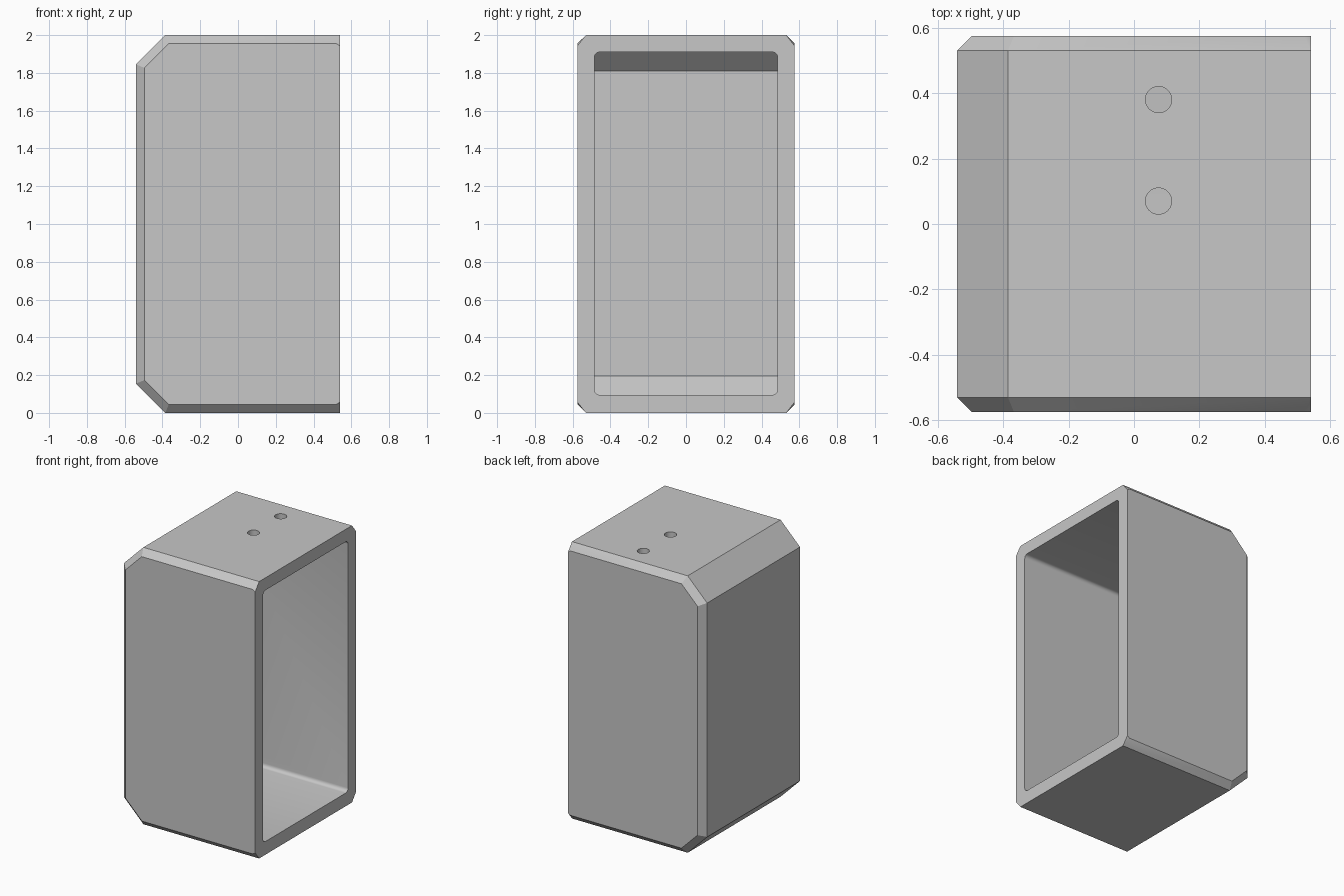
import bpy, bmesh
from mathutils import Vector, Matrix

cube = bpy.data.objects.get("Cube")
if cube:
    bpy.data.objects.remove(cube, do_unlink=True)

X, Y, H = 0.54, 0.575, 2.0      # half depth, half width, height
SLOPE, EDGE, WALL = 0.155, 0.045, 0.09

grey = bpy.data.materials.new("light grey")
grey.use_nodes = True
grey.diffuse_color = (0.57, 0.57, 0.57, 1)
grey.node_tree.nodes["Principled BSDF"].inputs["Base Color"].default_value = (0.57, 0.57, 0.57, 1)


def make_object(name, bm):
    bmesh.ops.recalc_face_normals(bm, faces=bm.faces)
    mesh = bpy.data.meshes.new(name)
    bm.to_mesh(mesh)
    bm.free()
    obj = bpy.data.objects.new(name, mesh)
    bpy.context.collection.objects.link(obj)
    mesh.materials.append(grey)
    return obj


def slice_off(bm, point, normal):
    """Remove what lies on the normal's side of a plane and close the cut."""
    geom = bm.verts[:] + bm.edges[:] + bm.faces[:]
    cut = bmesh.ops.bisect_plane(bm, geom=geom, plane_co=point, plane_no=normal,
                                 clear_outer=True, dist=1e-5)
    edges = [e for e in cut["geom_cut"] if isinstance(e, bmesh.types.BMEdge)]
    bmesh.ops.edgeloop_fill(bm, edges=edges)


def block(x0, x1, half_y, z0, z1):
    bm = bmesh.new()
    size = (x1 - x0, 2 * half_y, z1 - z0)
    centre = ((x0 + x1) / 2, 0, (z0 + z1) / 2)
    bmesh.ops.create_cube(bm, size=1, matrix=Matrix.Translation(centre) @ Matrix.Diagonal((*size, 1)))
    return bm


def slope_back(bm, x, z0, z1, size):
    """Cut the closed side's upper and lower edges at 45 degrees."""
    slice_off(bm, (x + size, 0, z1), (-1, 0, 1))
    slice_off(bm, (x + size, 0, z0), (-1, 0, -1))


# Outer shell with sloped back edges and chamfered sides
bm = block(-X, X, Y, 0, H)
slope_back(bm, -X, 0, H, SLOPE)
rim = [e for e in bm.edges
       if all(abs(abs(v.co.y) - Y) < 1e-4 for v in e.verts)
       and e.verts[0].co.y * e.verts[1].co.y > 0
       and not all(v.co.x > X - 1e-4 for v in e.verts)]
bmesh.ops.bevel(bm, geom=rim, offset=EDGE, offset_type='OFFSET', segments=1, affect='EDGES')

# Tiny facets at the four corners of the open end
for sy in (-1, 1):
    for sz in (-1, 1):
        a, b, c = (Vector((x, sy * y, H / 2 + sz * z)) for x, y, z in
                   ((X, Y - EDGE, 1), (X, Y, 0.943), (X - 0.02, Y, 1 - EDGE)))
        normal = (b - a).cross(c - a)
        if normal.x < 0:
            normal.negate()
        slice_off(bm, a, normal)
housing = make_object("housing", bm)

# Cavity cutter, open on +x, with rounded lengthwise edges
bm = block(-X + WALL, X + 0.1, Y - WALL, WALL + 0.005, H - WALL)
long_edges = [e for e in bm.edges if abs(e.verts[0].co.x - e.verts[1].co.x) > 0.1]
bmesh.ops.bevel(bm, geom=long_edges, offset=0.027, segments=5, profile=0.5, affect='EDGES')
slope_back(bm, -X + WALL, WALL + 0.005, H - WALL, 0.1)
cutters = [make_object("cavity_cutter", bm)]

# Two round holes through the top
for y in (0.07, 0.38):
    bm = bmesh.new()
    bmesh.ops.create_cone(bm, cap_ends=True, segments=40, radius1=0.04, radius2=0.04,
                          depth=0.3, matrix=Matrix.Translation((0.075, y, H)))
    cutters.append(make_object("hole_cutter", bm))

for cutter in cutters:
    cutter.hide_render = True
    mod = housing.modifiers.new(cutter.name, 'BOOLEAN')
    mod.operation = 'DIFFERENCE'
    mod.solver = 'EXACT'
    mod.object = cutter

# Bake the cuts and drop the cutters
bpy.context.view_layer.update()
baked = bpy.data.meshes.new_from_object(housing.evaluated_get(bpy.context.evaluated_depsgraph_get()))
housing.modifiers.clear()
housing.data = baked
for cutter in cutters:
    bpy.data.objects.remove(cutter, do_unlink=True)

bpy.ops.object.select_all(action='DESELECT')
housing.select_set(True)
bpy.context.view_layer.objects.active = housing
bpy.ops.object.shade_smooth_by_angle(angle=0.5)
